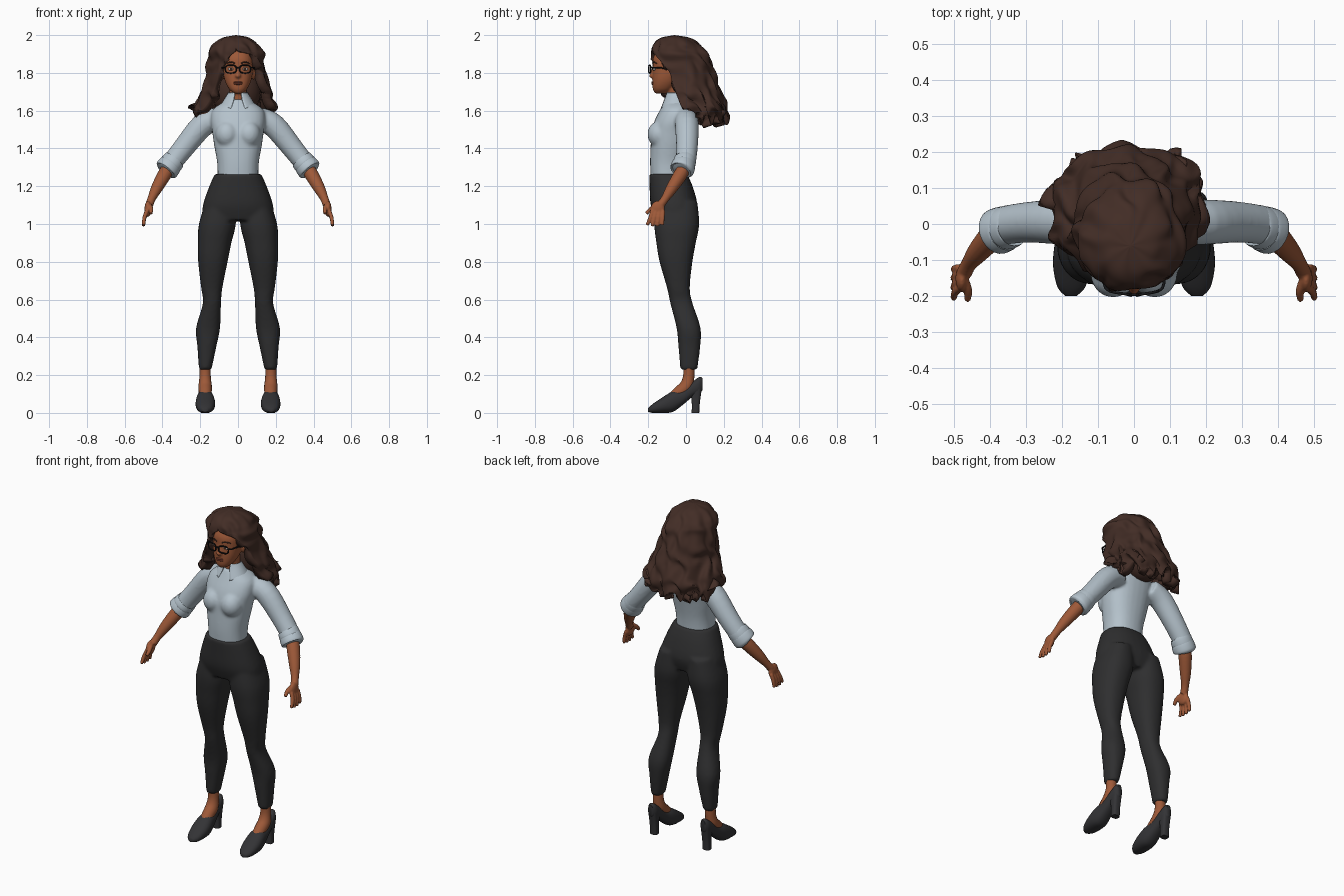
import bpy
import bmesh
from math import sin, cos, pi, radians, copysign
from mathutils import Vector, Matrix, noise

cube = bpy.data.objects.get("Cube")
if cube:
    bpy.data.objects.remove(cube, do_unlink=True)


def material(name, r, g, b):
    m = bpy.data.materials.new(name)
    m.use_nodes = True
    m.diffuse_color = (r, g, b, 1)
    m.node_tree.nodes["Principled BSDF"].inputs["Base Color"].default_value = (r, g, b, 1)
    return m


SKIN = material("brown skin", .34, .1, .04)
HAIR = material("dark brown hair", .055, .026, .019)
SHIRT = material("pale blue cotton", .46, .54, .6)
PANTS = material("charcoal cloth", .028, .028, .029)
SHOE = material("dark leather", .033, .033, .036)
FRAME = material("black frame", .008, .008, .009)
LIPS = material("lip brown", .22, .055, .032)
WHITE = material("eye white", .55, .5, .46)


def resample(rows, k):
    """Catmull-Rom interpolation of tuples of numbers."""
    out = []
    for i in range(len(rows) - 1):
        a, b, c, d = (rows[max(0, min(len(rows) - 1, i + o))] for o in (-1, 0, 1, 2))
        for s in range(k):
            t = s / k
            out.append(tuple(
                q + .5 * t * (r - p + t * (2 * p - 5 * q + 4 * r - w + t * (3 * (q - r) + w - p)))
                for p, q, r, w in zip(a, b, c, d)))
    return out + [tuple(rows[-1])]


def skin_rings(bm, rings):
    """Bridge closed rings of points and cap both ends."""
    vs = [[bm.verts.new(p) for p in ring] for ring in rings]
    n = len(vs[0])
    for a, b in zip(vs, vs[1:]):
        for j in range(n):
            bm.faces.new((a[j], a[(j + 1) % n], b[(j + 1) % n], b[j]))
    bm.faces.new(vs[0])
    bm.faces.new(vs[-1])


def loft(bm, rows, axis="z", n=28, power=2.3, k=4):
    """Rows are (position, low a, high a, low b, high b) along an axis."""
    rings = []
    for t, a0, a1, b0, b1 in resample(rows, k):
        ring = []
        for j in range(n):
            c, s = cos(2 * pi * j / n), sin(2 * pi * j / n)
            a = (a0 + a1) / 2 + (a1 - a0) / 2 * copysign(abs(c) ** (2 / power), c)
            b = (b0 + b1) / 2 + (b1 - b0) / 2 * copysign(abs(s) ** (2 / power), s)
            ring.append((a, b, t) if axis == "z" else (a, t, b))
        rings.append(ring)
    skin_rings(bm, rings)


def tube(bm, pts, n=16, k=4):
    """Round tube through (x, y, z, radius) points."""
    pts = resample(pts, k)
    ref = Vector((.9, .4, .6))
    rings = []
    for i, p in enumerate(pts):
        t = Vector(pts[min(i + 1, len(pts) - 1)][:3]) - Vector(pts[max(i - 1, 0)][:3])
        u = t.cross(ref).normalized()
        v = t.cross(u).normalized()
        rings.append([Vector(p[:3]) + p[3] * (u * cos(2 * pi * j / n) + v * sin(2 * pi * j / n))
                      for j in range(n)])
    skin_rings(bm, rings)


def ball(bm, centre, radii):
    bmesh.ops.create_uvsphere(bm, u_segments=20, v_segments=14, radius=1,
                              matrix=Matrix.Translation(centre) @ Matrix.Diagonal((*radii, 1)))


def mirror(bm):
    geom = bmesh.ops.duplicate(bm, geom=bm.verts[:] + bm.edges[:] + bm.faces[:])["geom"]
    bmesh.ops.scale(bm, vec=(-1, 1, 1), verts=[g for g in geom if isinstance(g, bmesh.types.BMVert)])


def finish(name, bm, mat, voxel=0, smooth=4, thick=0):
    if not thick:
        bmesh.ops.recalc_face_normals(bm, faces=bm.faces[:])
    me = bpy.data.meshes.new(name)
    bm.to_mesh(me)
    bm.free()
    me.materials.append(mat)
    me.polygons.foreach_set("use_smooth", [True] * len(me.polygons))
    me.set_sharp_from_angle(angle=radians(50))
    ob = bpy.data.objects.new(name, me)
    bpy.context.collection.objects.link(ob)
    if thick:
        m = ob.modifiers.new("Thickness", "SOLIDIFY")
        m.thickness, m.offset = thick, -1
    if voxel:
        m = ob.modifiers.new("Blend", "REMESH")
        m.mode, m.voxel_size, m.use_smooth_shade = "VOXEL", voxel, True
        m = ob.modifiers.new("Relax", "SMOOTH")
        m.factor, m.iterations = .5, smooth
    return ob


def shell(bm, rows, cols, wave=0, point=0):
    """Open-fronted shell; rows are (z, cx, cy, rx, ry, left gap, right gap)."""
    rows = resample(rows, 6)
    grid = []
    for i, (z, cx, cy, rx, ry, gl, gr) in enumerate(rows):
        f = i / (len(rows) - 1)
        lo, hi = radians(max(gl, 0) - 90), radians(270 - max(gr, 0))
        line = []
        for j in range(cols + 1):
            a = lo + (hi - lo) * j / cols
            x, y = cx + rx * cos(a), cy + ry * sin(a)
            d = noise.noise(Vector((x * 12, y * 12, z * 9)))
            w = wave * min(1, 4 * f) * (.6 + f) * (
                d + .3 * sin(10 * a + 14 * z + 4 * d) + .35 * sin(60 * z + 5 * a + 4 * d))
            drop = 2 * wave * f ** 4 * sin(13 * a + 5 * d) + point * f * max(0, -sin(a)) ** 3
            line.append(bm.verts.new((x + w * cos(a), y + w * sin(a), z + w * .5 * (1 - f) - drop)))
        grid.append(line)
    for a, b in zip(grid, grid[1:]):
        for j in range(cols):
            bm.faces.new((a[j], b[j], b[j + 1], a[j + 1]))
    bmesh.ops.remove_doubles(bm, verts=bm.verts[:], dist=.0002)


# Trousers: two legs blended into the hips
bm = bmesh.new()
loft(bm, [(1.12, .02, .17, -.16, .06), (1, .012, .207, -.168, .07), (.9, .035, .213, -.157, .052),
          (.8, .055, .211, -.14, .034), (.66, .083, .195, -.1, .02), (.58, .09, .186, -.083, .035),
          (.45, .095, .222, -.05, .077), (.35, .115, .215, -.04, .075), (.23, .14, .207, -.03, .06)])
mirror(bm)
loft(bm, [(1.265, -.123, .123, -.195, .005), (1.2, -.152, .152, -.193, .035),
          (1.1, -.186, .186, -.187, .06), (1.02, -.19, .19, -.16, .04)])
finish("trousers", bm, PANTS, voxel=.01)

# Shirt: torso, bust and sleeves
bm = bmesh.new()
tube(bm, [(.11, 0, 1.56, .06), (.19, .005, 1.52, .063), (.29, .005, 1.4, .057), (.37, -.005, 1.3, .053)], 20)
ball(bm, (.058, -.14, 1.475), (.062, .064, .07))
mirror(bm)
loft(bm, [(1.22, -.108, .108, -.185, -.005), (1.32, -.11, .11, -.19, .002), (1.42, -.127, .127, -.187, .02),
          (1.49, -.137, .137, -.183, .036), (1.55, -.145, .145, -.165, .046),
          (1.61, -.13, .13, -.135, .045), (1.66, -.05, .05, -.11, .02)])
finish("shirt", bm, SHIRT, voxel=.009)

# Rolled cuffs
bm = bmesh.new()
for t, r in ((0, .058), (.5, .062)):
    x, y, z = .333 + .04 * t, -.004 - .016 * t, 1.345 - .05 * t
    tube(bm, [(x, y, z, r - .006), (x + .004, y, z - .005, r), (x + .026, y - .009, z - .033, r + .002),
              (x + .03, y - .011, z - .038, r - .012)], 24)
mirror(bm)
finish("rolled_cuffs", bm, SHIRT)

# Collar
bm = bmesh.new()
shell(bm, [(1.695, 0, -.05, .052, .056, 22, 22), (1.675, 0, -.053, .064, .064, 20, 20),
           (1.63, 0, -.055, .092, .086, 24, 24)], 36, point=.025)
finish("collar", bm, SHIRT, thick=.008)

# Forearms and hands
bm = bmesh.new()
tube(bm, [(.36, 0, 1.31, .034), (.39, -.03, 1.26, .037), (.43, -.075, 1.19, .031),
          (.457, -.11, 1.135, .022), (.47, -.135, 1.1, .022)])
ball(bm, (.477, -.15, 1.08), (.018, .038, .042))
for i in range(4):
    y = -.178 + .019 * i
    tube(bm, [(.483, y, 1.07, .011), (.496, y - .012 + .003 * i, 1.03, .011),
              (.5, y - .028 + .008 * i, .985 + .006 * abs(i - 1.5), .009)], 10)
tube(bm, [(.47, -.155, 1.1, .013), (.46, -.185, 1.08, .012), (.462, -.21, 1.055, .01)], 10)
mirror(bm)
finish("forearms_and_hands", bm, SKIN, voxel=.0045, smooth=3)

# Ankles and insteps
bm = bmesh.new()
tube(bm, [(.174, .015, .25, .029), (.174, .014, .19, .03), (.174, 0, .14, .036),
          (.173, -.04, .105, .034), (.172, -.09, .06, .03)])
mirror(bm)
finish("ankles", bm, SKIN)

# Court shoes with block heels
bm = bmesh.new()
loft(bm, [(-.2, .16, .19, .005, .025), (-.175, .135, .212, 0, .048), (-.12, .122, .224, 0, .085),
          (-.07, .124, .222, .005, .115), (-.02, .135, .213, .04, .125),
          (.035, .143, .207, .085, .165), (.07, .148, .202, .1, .19), (.087, .16, .19, .12, .185)], axis="y")
loft(bm, [(0, .153, .197, .03, .07), (.06, .152, .198, .03, .074), (.14, .147, .203, .02, .086)], power=3)
mirror(bm)
finish("heeled_shoes", bm, SHOE)

# Head, ears, nose and neck
bm = bmesh.new()
ball(bm, (.082, -.06, 1.795), (.012, .02, .032))
mirror(bm)
loft(bm, [(1.692, -.022, .022, -.165, -.1), (1.715, -.048, .048, -.176, -.07), (1.76, -.07, .07, -.178, -.03),
          (1.82, -.081, .081, -.176, .01), (1.88, -.08, .08, -.174, .02), (1.94, -.055, .055, -.14, -.01)])
tube(bm, [(0, -.04, 1.57, .055), (0, -.052, 1.64, .046), (0, -.06, 1.76, .045)], 20)
ball(bm, (0, -.178, 1.785), (.016, .018, .013))
tube(bm, [(0, -.168, 1.835, .009), (0, -.18, 1.79, .011)], 10)
finish("head_and_neck", bm, SKIN, voxel=.006, smooth=3)

# Mouth
bm = bmesh.new()
for z in (1.75, 1.742):
    ball(bm, (0, -.173, z), (.024, .01, .006))
finish("lips", bm, LIPS)

# Eyes, irises and eyebrows
bm = bmesh.new()
ball(bm, (.036, -.167, 1.82), (.017, .008, .008))
mirror(bm)
finish("eyes", bm, WHITE)
bm = bmesh.new()
ball(bm, (.036, -.173, 1.82), (.007, .004, .007))
tube(bm, [(.016, -.177, 1.851, .003), (.04, -.171, 1.857, .004), (.062, -.155, 1.85, .002)], 8)
mirror(bm)
finish("irises_and_eyebrows", bm, HAIR)

# Spectacles: rims, temples and bridge
bm = bmesh.new()
rim = []
for j in range(25):
    c, s = cos(pi * j / 12), sin(pi * j / 12)
    rim.append((.038 + .029 * copysign(abs(c) ** .7, c), -.192 + .006 * c,
                1.82 + .021 * copysign(abs(s) ** .7, s), .004))
tube(bm, rim, 8, 1)
tube(bm, [(.066, -.186, 1.828, .004), (.083, -.165, 1.828, .004), (.088, -.06, 1.822, .004)], 8)
mirror(bm)
tube(bm, [(-.011, -.196, 1.826, .004), (.011, -.196, 1.826, .004)], 8)
finish("spectacles", bm, FRAME)

# Wavy hair: open-fronted shell over a filled nape
bm = bmesh.new()
shell(bm, [(2, -.01, -.06, 0, 0, 0, 0), (1.985, -.01, -.06, .07, .075, 0, 0),
           (1.95, -.01, -.052, .115, .125, 0, 0), (1.92, -.01, -.044, .132, .145, 4, 0),
           (1.89, -.008, -.035, .143, .155, 38, 14), (1.82, -.006, -.02, .152, .166, 62, 34),
           (1.74, -.008, 0, .17, .175, 68, 36), (1.66, -.012, .018, .198, .182, 72, 45),
           (1.6, -.014, .03, .22, .185, 82, 58), (1.55, -.012, .05, .2, .165, 98, 85)], 110, wave=.014)
finish("hair", bm, HAIR, thick=.05)
bm = bmesh.new()
ball(bm, (-.01, .05, 1.7), (.13, .1, .14))
finish("hair_nape", bm, HAIR)
